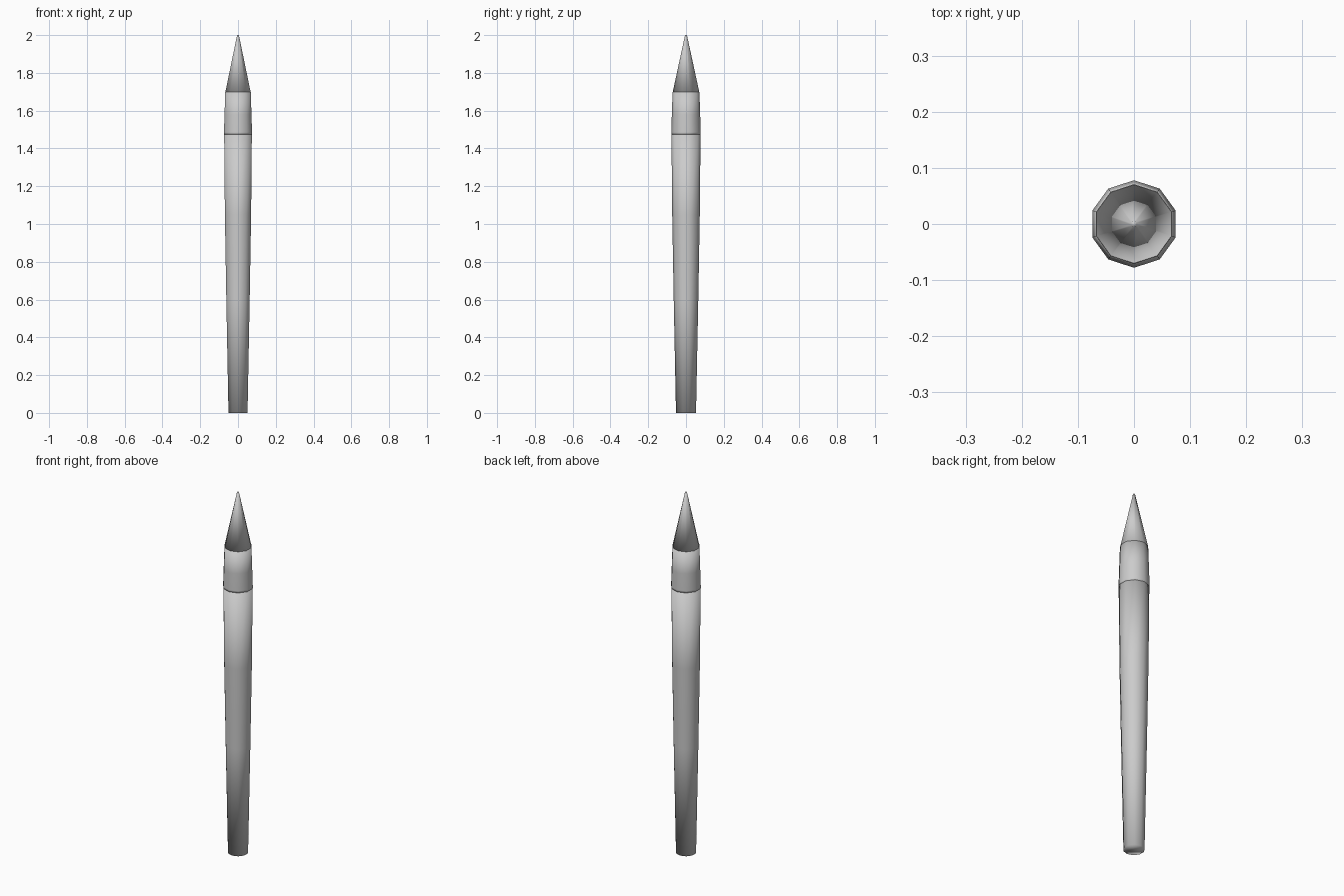
import bpy, bmesh, math

cube = bpy.data.objects.get("Cube")
if cube:
    bpy.data.objects.remove(cube)

SIDES = 10

grey = bpy.data.materials.new("light grey")
grey.use_nodes = True
colour = (0.6, 0.6, 0.6, 1)
grey.diffuse_color = colour
grey.node_tree.nodes["Principled BSDF"].inputs["Base Color"].default_value = colour


def turned_part(name, profile):
    """Ten-sided closed solid from (radius, height) rings, smooth shaded."""
    bm = bmesh.new()
    rings = []
    for r, z in profile:
        angles = [math.pi / 2 + math.tau * i / SIDES for i in range(SIDES)]
        rings.append([bm.verts.new((r * math.cos(a), r * math.sin(a), z)) for a in angles])
    for low, high in zip(rings, rings[1:]):
        for i in range(SIDES):
            j = (i + 1) % SIDES
            bm.faces.new((low[i], low[j], high[j], high[i]))
    bm.faces.new(rings[0][::-1])
    bm.faces.new(rings[-1])
    for face in bm.faces:
        face.smooth = True
    mesh = bpy.data.meshes.new(name)
    bm.to_mesh(mesh)
    bm.free()
    mesh.materials.append(grey)
    obj = bpy.data.objects.new(name, mesh)
    bpy.context.collection.objects.link(obj)
    return obj


# Long tapering handle
turned_part("handle", [(0.053, 0), (0.065, 0.6), (0.073, 1.05), (0.077, 1.475)])
# Collar between handle and tip
turned_part("collar", [(0.078, 1.475), (0.078, 1.485), (0.075, 1.58), (0.071, 1.7)])
# Pointed tip
turned_part("tip", [(0.07, 1.7), (0.005, 2.0)])
